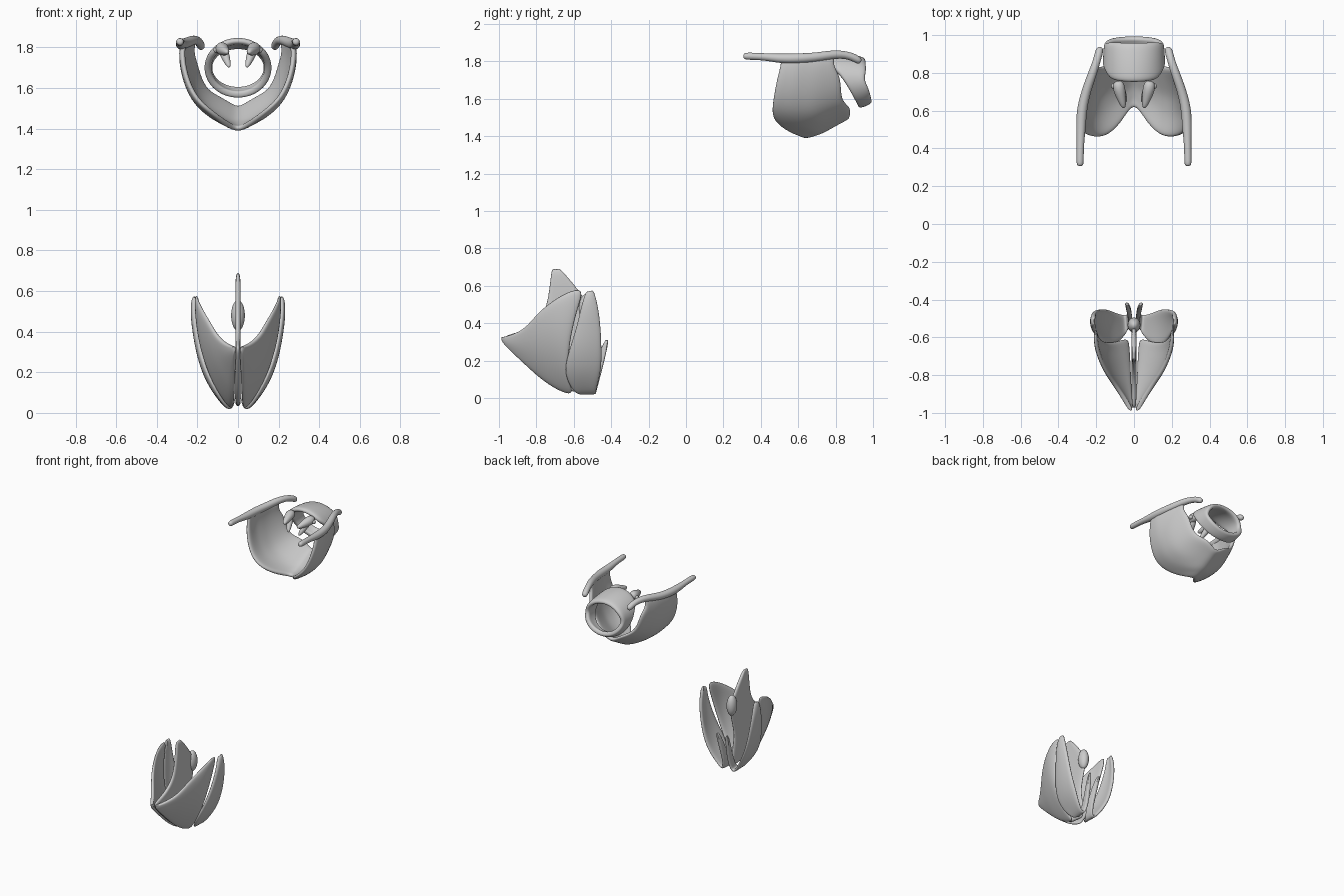
import bpy, math
from mathutils import Vector

if "Cube" in bpy.data.objects:
    bpy.data.objects.remove(bpy.data.objects["Cube"])


def interp(table, t):
    if t <= table[0][0]:
        return table[0][1]
    for (a, va), (b, vb) in zip(table, table[1:]):
        if t <= b:
            return va + (vb - va) * (t - a) / (b - a)
    return table[-1][1]


def make(name, verts, faces, thick=0, mirror=False, levels=2):
    me = bpy.data.meshes.new(name)
    me.from_pydata([tuple(v) for v in verts], [], faces)
    me.validate()
    ob = bpy.data.objects.new(name, me)
    bpy.context.collection.objects.link(ob)
    for p in me.polygons:
        p.use_smooth = True
    if mirror:
        m = ob.modifiers.new("mirror", 'MIRROR')
        m.merge_threshold = 0.002
    if thick:
        s = ob.modifiers.new("thickness", 'SOLIDIFY')
        s.thickness, s.offset = thick, 0
    sub = ob.modifiers.new("smooth", 'SUBSURF')
    sub.levels = sub.render_levels = levels
    return ob


def sheet(name, rows, thick, mirror=False, wrap=False):
    n, k = len(rows), len(rows[0])
    verts = [p for r in rows for p in r]
    faces = []
    for i in range(n if wrap else n - 1):
        a, b = i * k, (i + 1) % n * k
        faces += [(a + j, a + j + 1, b + j + 1, b + j) for j in range(k - 1)]
    return make(name, verts, faces, thick, mirror)


def tube(name, path, sides=8):
    # path entries: x, y, z, radius
    pts = [Vector(p[:3]) for p in path]
    verts, faces = [], []
    for i, p in enumerate(pts):
        d = (pts[min(i + 1, len(pts) - 1)] - pts[max(i - 1, 0)]).normalized()
        u = d.cross(Vector((1, 0, 0))).normalized()
        w = d.cross(u)
        for s in range(sides):
            a = s * math.tau / sides
            verts.append(p + (u * math.cos(a) + w * math.sin(a)) * path[i][3])
    for i in range(len(pts) - 1):
        for s in range(sides):
            t = (s + 1) % sides
            faces.append((i * sides + s, i * sides + t, (i + 1) * sides + t, (i + 1) * sides + s))
    faces.append(tuple(range(sides))[::-1])
    faces.append(tuple(range((len(pts) - 1) * sides, len(pts) * sides)))
    return make(name, verts, faces, mirror=True)


def bezier_row(a, m, b, steps=6):
    a, m, b = Vector(a), Vector(m), Vector(b)
    return [a * (1 - t) ** 2 + m * 2 * t * (1 - t) + b * t * t
            for t in [i / steps for i in range(steps + 1)]]


# Shield cartilage: V-shaped wall, each row runs along y
width = [(.47, .272), (.58, .28), (.7, .255), (.8, .22), (.9, .18)]
keel = [(.47, 1.415), (.55, 1.395), (.68, 1.39), (.73, 1.42), (.87, 1.50)]
section = [  # x fraction, z fraction, start y, end y
    (.97, 0, .51, .80), (1, .13, .505, .785), (.98, .3, .485, .825),
    (.9, .5, .470, .83), (.75, .69, .458, .835), (.5, .83, .465, .88),
    (.22, .93, .545, .88), (0, 1, .655, .87)]
rows = []
for fx, fz, ys, ye in section:
    row = []
    for j in range(8):
        y = ys + (ye - ys) * j / 7
        row.append((fx * interp(width, y), y, 1.83 + (interp(keel, y) - 1.83) * fz))
    rows.append(row)
sheet("shield_cartilage", rows, .028, mirror=True)

# Rear rims carrying the upper and lower horns
tube("shield_horns", [
    (.285, .305, 1.828, .017), (.286, .33, 1.828, .022), (.284, .42, 1.825, .020),
    (.281, .50, 1.815, .028), (.278, .60, 1.815, .030), (.255, .70, 1.822, .027),
    (.222, .79, 1.838, .026), (.198, .86, 1.835, .022), (.185, .91, 1.815, .024),
    (.178, .935, 1.795, .018)])

# Ring cartilage: tall plate on top, narrow arch below
y0 = [(-1, .92), (-.4, .875), (.2, .825), (.6, .765), (1, .75)]
y1 = [(-1, .99), (-.5, .98), (0, .955), (.6, .965), (1, .96)]
rows = []
for i in range(20):
    a = i * math.tau / 20
    c, s = math.cos(a), math.sin(a)
    row = []
    for j in range(5):
        t = j / 4
        y = interp(y0, c) + (interp(y1, c) - interp(y0, c)) * t
        row.append(((.152 - .008 * t) * s, y, 1.70 + (.134 - .030 * t * t) * c))
    rows.append(row)
sheet("ring_cartilage", rows, .034, wrap=True)

# Small pyramids on the ring
tube("pyramid_body", [(.085, .76, 1.80, .026), (.080, .72, 1.795, .038),
                      (.068, .67, 1.785, .028), (.052, .61, 1.775, .012)])
tube("pyramid_process", [(.075, .72, 1.79, .030), (.058, .68, 1.745, .022), (.042, .645, 1.70, .010)])
tube("pyramid_side", [(.078, .73, 1.79, .028), (.10, .73, 1.79, .022), (.122, .73, 1.785, .012)])

# Septum plate with a thick knob on its rear edge
outline = [(-.72, .695), (-.675, .695), (-.59, .60), (-.51, .49), (-.515, .42), (-.56, .27),
           (-.53, .10), (-.56, .03), (-.66, .04), (-.77, .10), (-.88, .20), (-.99, .31),
           (-.975, .335), (-.86, .36), (-.77, .43), (-.735, .53)]
front = [outline[i] for i in (0, 15, 14, 13, 12, 11, 10, 9, 8)]
back = [outline[i] for i in (1, 2, 3, 4, 5, 5, 6, 6, 7)]
back[5], back[7] = (-.55, .19), (-.535, .06)
rows = [[(0, f[0] + (b[0] - f[0]) * t, f[1] + (b[1] - f[1]) * t) for t in (0, .25, .5, .75, 1)]
        for f, b in zip(front, back)]
sheet("septum", rows, .026)
bpy.ops.mesh.primitive_uv_sphere_add(segments=24, ring_count=12, location=(0, -.535, .48))
knob = bpy.context.object
knob.name = "septum_knob"
knob.scale = (.034, .04, .075)
bpy.ops.object.shade_smooth()

# Upper side wings, from the ridge line to the flared top edge
wings = [  # top, bulge control, bottom
    ((.012, -.99, .325), (.016, -.99, .318), (.012, -.985, .31)),
    ((.045, -.935, .335), (.05, -.93, .29), (.016, -.93, .25)),
    ((.10, -.855, .375), (.09, -.85, .27), (.016, -.855, .175)),
    ((.14, -.80, .45), (.135, -.79, .26), (.018, -.78, .105)),
    ((.175, -.73, .51), (.175, -.73, .26), (.020, -.71, .055)),
    ((.205, -.64, .57), (.205, -.69, .25), (.024, -.65, .025)),
    ((.205, -.535, .60), (.205, -.68, .22), (.03, -.60, .015))]
sheet("upper_wing", [bezier_row(*w) for w in wings], .024, mirror=True)

# Lower wings: side blade, folded dome at the tip, inner strut
blades = [  # front edge, back edge
    ((.208, -.535, .57), (.208, -.495, .58)),
    ((.215, -.560, .49), (.212, -.47, .49)),
    ((.200, -.585, .38), (.200, -.455, .38)),
    ((.175, -.625, .26), (.178, -.45, .26)),
    ((.130, -.655, .15), (.138, -.45, .15)),
    ((.080, -.625, .065), (.088, -.475, .065)),
    ((.038, -.575, .010), (.042, -.485, .010)),
    ((.018, -.530, .06), (.022, -.470, .07)),
    ((.020, -.490, .19), (.030, -.435, .20)),
    ((.036, -.430, .315), (.042, -.412, .315))]
rows = []
for f, b in blades:
    f, b = Vector(f), Vector(b)
    m = (f + b) / 2 + Vector((.022 if f.z > .1 and f.x > .1 else 0, 0, 0))
    rows.append(bezier_row(f, m, b, 4))
sheet("lower_wing", rows, .024, mirror=True)
